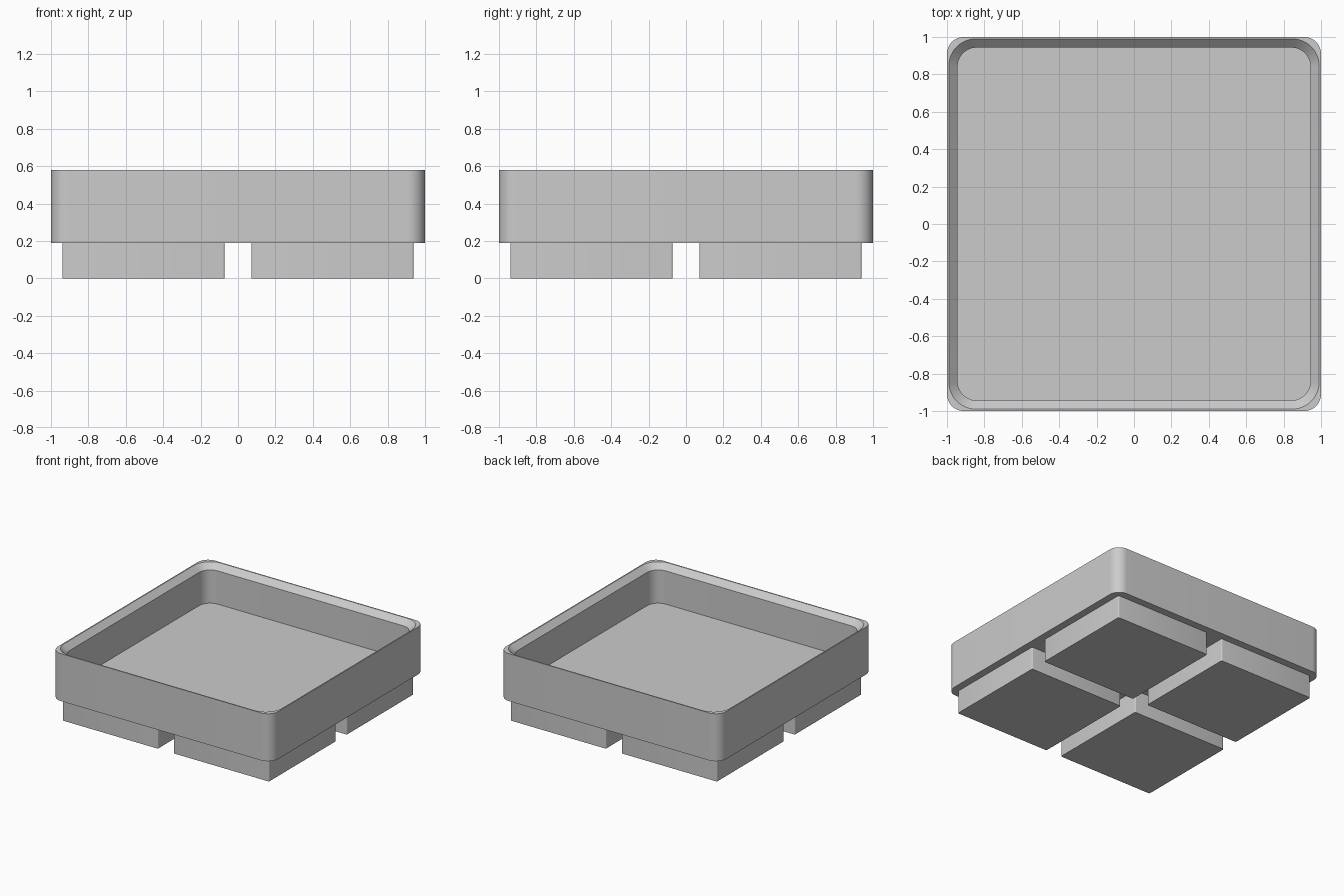
import bpy, bmesh, math

cube = bpy.data.objects.get("Cube")
if cube:
    bpy.data.objects.remove(cube, do_unlink=True)

grey = bpy.data.materials.new("plain grey")
grey.use_nodes = True
grey.diffuse_color = (0.6, 0.6, 0.6, 1)
grey.node_tree.nodes["Principled BSDF"].inputs["Base Color"].default_value = grey.diffuse_color


def rounded_square(half, radius, steps):
    """Outline points of a square with rounded corners, counter-clockwise."""
    points = []
    c = half - radius
    for corner, (sx, sy) in enumerate([(1, 1), (-1, 1), (-1, -1), (1, -1)]):
        for i in range(steps + 1):
            a = math.pi / 2 * (corner + i / steps)
            points.append((sx * c + radius * math.cos(a), sy * c + radius * math.sin(a)))
    return points


def stacked(name, rings, steps, centre=(0, 0)):
    """Solid through rings of (half width, corner radius, height), capped at both ends."""
    bm = bmesh.new()
    loops = [[bm.verts.new((x + centre[0], y + centre[1], z))
              for x, y in rounded_square(half, radius, steps)]
             for half, radius, z in rings]
    n = len(loops[0])
    for low, high in zip(loops, loops[1:]):
        for i in range(n):
            j = (i + 1) % n
            bm.faces.new((low[i], low[j], high[j], high[i]))
    bm.faces.new(loops[0][::-1])
    bm.faces.new(loops[-1])
    mesh = bpy.data.meshes.new(name)
    bm.to_mesh(mesh)
    bm.free()
    mesh.materials.append(grey)
    obj = bpy.data.objects.new(name, mesh)
    bpy.context.collection.objects.link(obj)
    bpy.ops.object.select_all(action="DESELECT")
    obj.select_set(True)
    bpy.context.view_layer.objects.active = obj
    bpy.ops.object.shade_smooth_by_angle(angle=math.radians(30))
    return obj


# Open tray: outer wall, thin rim, sloped lip, inner wall and floor
stacked("tray", [(1, 0.09, 0.19), (1, 0.09, 0.58), (0.99, 0.145, 0.58),
                 (0.943, 0.1, 0.535), (0.943, 0.1, 0.262)], 12)

# Four square feet
for side, sx in (("left", 1), ("right", -1)):
    for end, sy in (("front", -1), ("back", 1)):
        stacked(f"{end}_{side}_foot", [(0.434, 0.01, 0), (0.434, 0.01, 0.19)], 4,
                (sx * 0.505, sy * 0.505))
